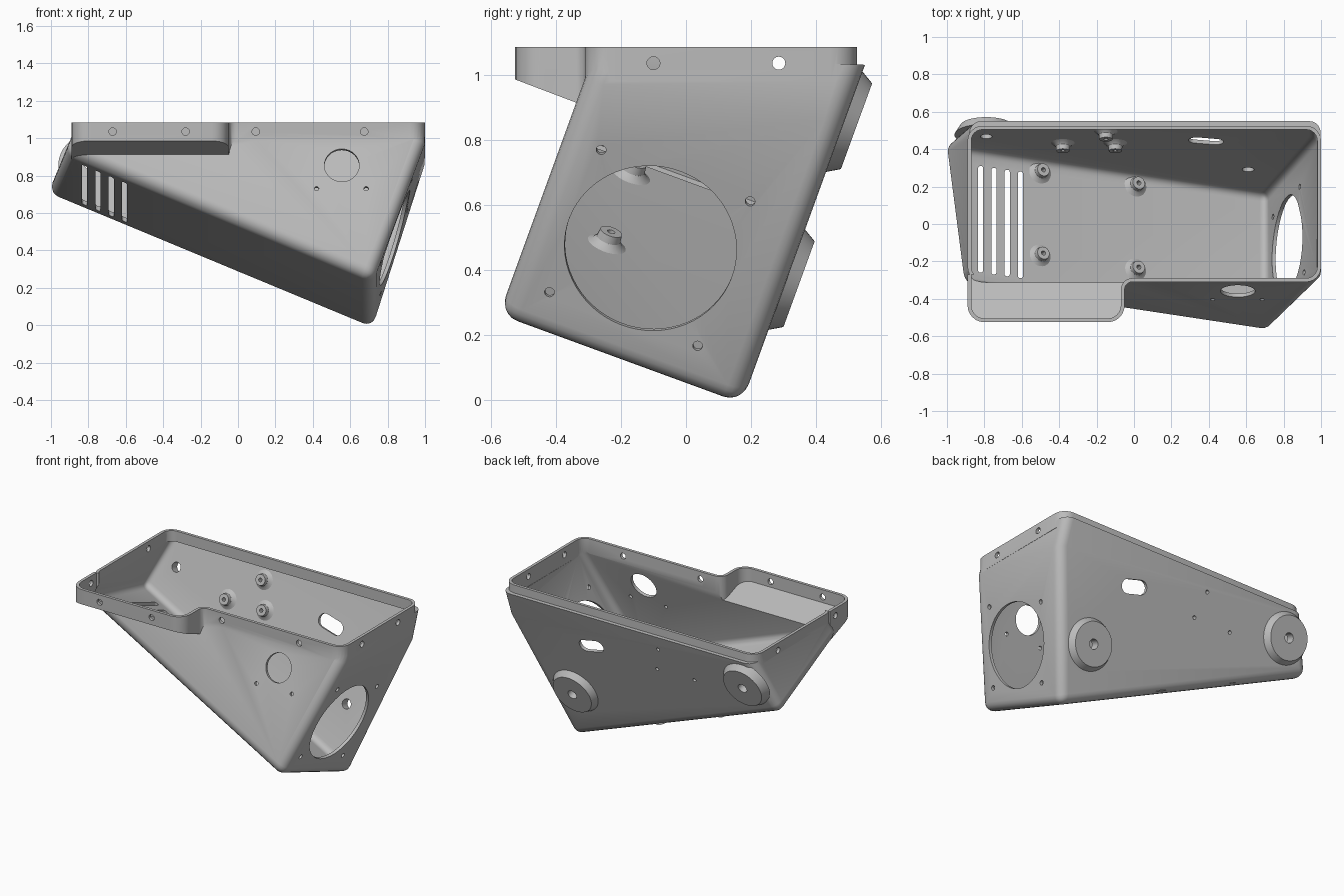
import bpy, bmesh, math
from mathutils import Vector, Matrix

if "Cube" in bpy.data.objects:
    bpy.data.objects.remove(bpy.data.objects["Cube"])

TILT = math.radians(20)
SLOPE = math.tan(TILT)
WALL = 0.02
TOP = 1.085
FRONT = Vector((0, -math.cos(TILT), math.sin(TILT)))
BACK = -FRONT
FLOOR_UP = Vector((0.47, SLOPE, 1)).normalized()
RIGHT = Vector((1, -0.11, -0.3)).normalized()

grey = bpy.data.materials.new("light grey")
grey.use_nodes = True
grey.diffuse_color = (0.5, 0.5, 0.5, 1)
grey.node_tree.nodes["Principled BSDF"].inputs["Base Color"].default_value = (0.5, 0.5, 0.5, 1)


def finish(bm, name):
    bmesh.ops.recalc_face_normals(bm, faces=bm.faces)
    mesh = bpy.data.meshes.new(name)
    bm.to_mesh(mesh)
    bm.free()
    mesh.materials.append(grey)
    ob = bpy.data.objects.new(name, mesh)
    bpy.context.collection.objects.link(ob)
    return ob


def activate(ob):
    bpy.ops.object.select_all(action='DESELECT')
    ob.select_set(True)
    bpy.context.view_layer.objects.active = ob


def combine(target, tool, operation):
    activate(target)
    mod = target.modifiers.new("cut", 'BOOLEAN')
    mod.operation, mod.solver, mod.object = operation, 'EXACT', tool
    bpy.ops.object.modifier_apply(modifier=mod.name)
    bpy.data.objects.remove(tool)


def placed(loc, axis):
    return Matrix.Translation(loc) @ Vector(axis).to_track_quat('Z', 'Y').to_matrix().to_4x4()


def cone(name, loc, axis, r1, r2, depth, sides=32):
    bm = bmesh.new()
    bmesh.ops.create_cone(bm, cap_ends=True, segments=sides, radius1=r1, radius2=r2,
                          depth=depth, matrix=placed(loc, axis))
    return finish(bm, name)


def drill(loc, axis, r, depth=0.15, sides=20):
    combine(housing, cone("drill", loc, axis, r, r, depth, sides), 'DIFFERENCE')


def rounded(corners, steps=6):
    """Outline with a quarter arc at each (x, y, radius) corner."""
    out = []
    for i, (x, y, r) in enumerate(corners):
        p = Vector((x, y))
        a = p + (Vector(corners[i - 1][:2]) - p).normalized() * r
        b = p + (Vector(corners[(i + 1) % len(corners)][:2]) - p).normalized() * r
        if r == 0:
            out.append(p)
            continue
        for k in range(steps + 1):
            t = k / steps * math.pi / 2
            out.append(a + b - p + (p - b) * math.cos(t) + (p - a) * math.sin(t))
    return out


def prism(name, outline, z0, z1, matrix=Matrix(), plane=None):
    bm = bmesh.new()
    face = bm.faces.new([bm.verts.new((p.x, p.y, z0)) for p in outline])
    top = bmesh.ops.extrude_face_region(bm, geom=[face])["geom"]
    bmesh.ops.translate(bm, verts=[v for v in top if isinstance(v, bmesh.types.BMVert)],
                        vec=(0, 0, z1 - z0))
    if plane:
        cut = bmesh.ops.bisect_plane(bm, geom=bm.verts[:] + bm.edges[:] + bm.faces[:],
                                     plane_co=plane[0], plane_no=plane[1], clear_inner=True)
        edges = [e for e in cut["geom_cut"] if isinstance(e, bmesh.types.BMEdge)]
        bmesh.ops.contextual_create(bm, geom=edges)
    bm.transform(matrix)
    return finish(bm, name)


def box_outline(x0, x1, y0, y1, r):
    return rounded([(x0, y0, r), (x1, y0, r), (x1, y1, r), (x0, y1, r)])


def front_y(z):
    return -0.67 + SLOPE * z


def back_y(z):
    return 0.175 + SLOPE * z


def body(name, inset):
    """Tilted tapering box with rounded edges, shrunk by inset."""
    bm = bmesh.new()
    for x, z in ((0.72, 0.245), (-0.92, 0.926), (0.998, 0.98), (0.998, 1.06), (-0.87, 1.06)):
        bm.verts.new((x, front_y(z), z))
    for x, z in ((0.72, -0.028), (-1.02, 0.694), (0.998, 0.85), (0.998, 1.03), (-0.88, 1.03)):
        bm.verts.new((x, back_y(z), z))
    bmesh.ops.convex_hull(bm, input=bm.verts[:])
    bmesh.ops.dissolve_limit(bm, angle_limit=math.radians(9), verts=bm.verts[:], edges=bm.edges[:])
    bmesh.ops.recalc_face_normals(bm, faces=bm.faces)
    sharp = [e for e in bm.edges if e.calc_face_angle(0) > 0.6
             and min(v.co.z for v in e.verts) < 1.02]
    bmesh.ops.bevel(bm, geom=sharp, offset=0.06, offset_type='OFFSET', segments=5,
                    profile=0.5, affect='EDGES', clamp_overlap=False)
    bm.normal_update()
    moves = [(v, v.normal * inset * min(v.calc_shell_factor(), 2)) for v in bm.verts]
    for v, d in moves:
        v.co -= d
    return finish(bm, name)


def rim(name, t, z0, z1):
    return prism(name, box_outline(-0.89 + t, 1 - t, -0.31 + t, 0.525 - t, 0.08 - t), z0, z1)


def shelf(name, t, z1):
    """Front extension with a sloping floor."""
    x0, x1, y0, y1 = -0.89 + t, -0.05 - t, -0.525 + t, -0.31 + t
    outline = rounded([(x0, -0.27, 0), (x0, y0, 0.09 - t), (x1, y0, 0.09 - t),
                       (x1, y1, 0.04 + t), (0.1 - t, y1, 0), (0.1 - t, -0.27, 0)])
    return prism(name, outline, 0.7, z1, plane=((0, -0.525, 0.985 + t), (0, 0.38, 1)))


# Outer shape with mounting bosses
housing = body("housing", 0)
combine(housing, rim("rim", 0, 0.98, TOP), 'UNION')
combine(housing, shelf("shelf", 0, TOP), 'UNION')
bosses = [Vector((x, back_y(z), z)) for x, z in ((0.61, 0.37), (-0.79, 0.855))]
for p in bosses:
    combine(housing, cone("boss", p + BACK * 0.015, BACK, 0.17, 0.14, 0.05, 48), 'UNION')

# Hollow inside
combine(housing, body("cavity", WALL), 'DIFFERENCE')
combine(housing, rim("rim_cavity", WALL, 0.97, 1.2), 'DIFFERENCE')
combine(housing, shelf("shelf_cavity", WALL, 1.2), 'DIFFERENCE')

# Boss holes
for p in bosses:
    drill(p, BACK, 0.032, 0.2)

# Rim screw holes
for x, y in ((-0.67, -0.52), (-0.28, -0.52), (0.095, -0.3), (0.675, -0.3)):
    drill((x, y, 1.035), (0, 1, 0), 0.02, 0.1)
for x, y in ((1, -0.1), (1, 0.285), (-0.88, -0.33), (-0.88, 0.285)):
    drill((x, y, 1.035), (1, 0, 0), 0.02, 0.1)

# Front round opening and its screw holes
for x, z, r in ((0.555, 0.855, 0.093), (0.42, 0.73, 0.012), (0.685, 0.73, 0.012)):
    drill((x, front_y(z), z), FRONT, r, sides=40)

# Right end fan opening and its screw holes
for y, z, r in ((-0.11, 0.465, 0.265), (-0.26, 0.77, 0.015), (0.195, 0.605, 0.015),
                (0.035, 0.165, 0.015), (-0.42, 0.33, 0.015)):
    x = 0.845 + 0.31 * (z - 0.465) + 0.11 * (y + 0.11)
    drill((x, y, z), RIGHT, r, 0.25, 64 if r > 0.1 else 16)

# Vent slots in the floor
for i in range(4):
    x = -0.82 + 0.071 * i
    outline = box_outline(x - 0.014, x + 0.014, -0.26 - 0.01 * i, 0.31 - 0.01 * i, 0.013)
    combine(housing, prism("vent", outline, 0.4, 1.0), 'DIFFERENCE')

# Oblong cable opening in the back
turn = Matrix.Translation((0.385, back_y(0.79), 0.79)) @ Matrix.Rotation(math.pi / 2 - TILT, 4, 'X') \
    @ Matrix.Rotation(math.radians(-14), 4, 'Z')
combine(housing, prism("cable_slot", box_outline(-0.095, 0.095, -0.045, 0.045, 0.044),
                       -0.1, 0.1, turn), 'DIFFERENCE')


def standoff(name, loc, axis):
    """Flared post with a screw hole, turned from a profile."""
    bm = bmesh.new()
    profile = [(0.012, -0.005), (0.075, -0.005), (0.05, 0.006), (0.038, 0.02), (0.035, 0.045), (0.012, 0.045)]
    verts = [bm.verts.new((r, 0, h)) for r, h in profile]
    edges = [bm.edges.new((verts[i - 1], verts[i])) for i in range(len(verts))]
    bmesh.ops.spin(bm, geom=verts + edges, cent=(0, 0, 0), axis=(0, 0, 1),
                   angle=math.tau, steps=24, use_duplicate=False)
    bmesh.ops.remove_doubles(bm, verts=bm.verts, dist=0.0001)
    bm.transform(placed(loc, axis))
    return finish(bm, name)


# Floor standoffs
posts = []
for x, y in ((-0.51, 0.27), (0, 0.2), (-0.51, -0.175), (0, -0.25)):
    z = -0.028 - 0.47 * (x - 0.72) - SLOPE * (y - 0.165)
    posts.append(standoff("floor_standoff", Vector((x, y, z)) + FLOOR_UP * WALL, FLOOR_UP))

# Back wall standoffs with through holes
for x, z in ((-0.15, 0.93), (-0.38, 0.76), (-0.1, 0.76)):
    p = Vector((x, back_y(z), z))
    drill(p, BACK, 0.012, 0.1)
    posts.append(standoff("back_standoff", p + FRONT * WALL, FRONT))

# Smooth shading with sharp edges kept
for ob in [housing] + posts:
    activate(ob)
    bpy.ops.object.shade_smooth_by_angle(angle=math.radians(30))
